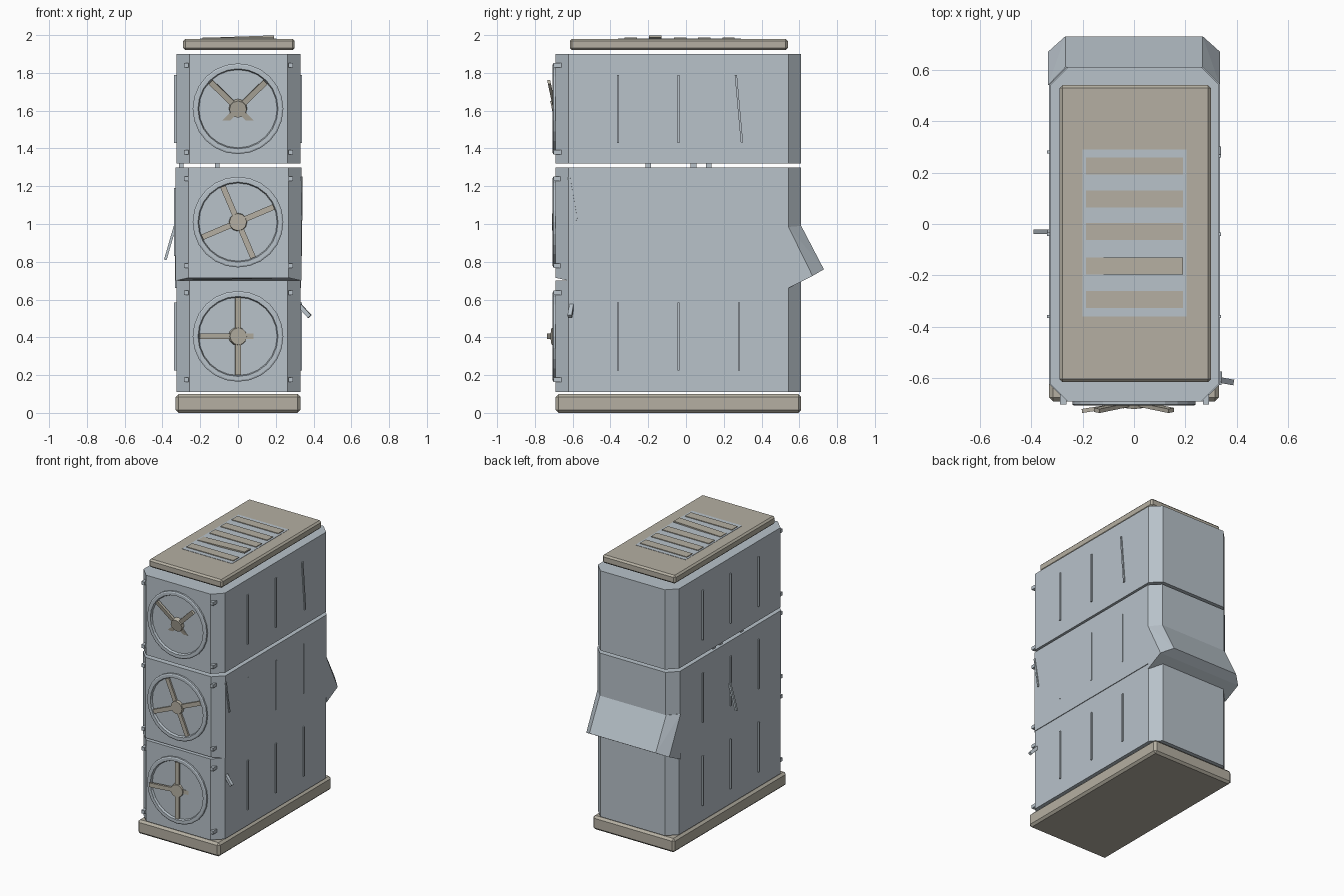
import bpy, bmesh, math
from mathutils import Matrix, Vector

if "Cube" in bpy.data.objects:
    bpy.data.objects.remove(bpy.data.objects["Cube"])


def material(name, rgb):
    m = bpy.data.materials.new(name)
    m.diffuse_color = (*rgb, 1)
    m.use_nodes = True
    m.node_tree.nodes["Principled BSDF"].inputs["Base Color"].default_value = m.diffuse_color
    return m


BLUE = material("blue grey paint", (0.48, 0.54, 0.59))
TAN = material("warm grey trim", (0.46, 0.43, 0.36))


def finish(name, bm, mat):
    bmesh.ops.recalc_face_normals(bm, faces=bm.faces)
    me = bpy.data.meshes.new(name)
    bm.to_mesh(me)
    bm.free()
    me.materials.append(mat)
    ob = bpy.data.objects.new(name, me)
    bpy.context.collection.objects.link(ob)
    return ob


def box(name, lo, hi, mat, bevel=0, rot=None):
    """Box between two corners, optionally turned about its centre."""
    lo, hi = Vector(lo), Vector(hi)
    bm = bmesh.new()
    bmesh.ops.create_cube(bm, size=1)
    bmesh.ops.scale(bm, vec=hi - lo, verts=bm.verts)
    if bevel:
        bmesh.ops.bevel(bm, geom=bm.edges[:], offset=bevel, segments=1, affect='EDGES')
    ob = finish(name, bm, mat)
    ob.location = (lo + hi) / 2
    if rot:
        ob.rotation_euler = rot
    return ob


def rod(name, a, b, w, d, mat):
    """Square bar from a to b."""
    a, b = Vector(a), Vector(b)
    ob = box(name, (-w / 2, -d / 2, -(b - a).length / 2), (w / 2, d / 2, (b - a).length / 2), mat)
    ob.location = (a + b) / 2
    ob.rotation_euler = (b - a).to_track_quat('Z', 'Y').to_euler()
    return ob


def cabinet(name, z0, z1, x0, x1, front_lift=0):
    """Module with chamfered vertical corners."""
    c, y0, y1 = 0.068, -0.69, 0.61
    pts = [(x0 + c, y0), (x1 - c, y0), (x1, y0 + c), (x1, y1 - c),
           (x1 - c, y1), (x0 + c, y1), (x0, y1 - c), (x0, y0 + c)]
    bm = bmesh.new()
    low = [bm.verts.new((x, y, z0 + (front_lift if y == y0 else 0))) for x, y in pts]
    top = [bm.verts.new((x, y, z1)) for x, y in pts]
    bm.faces.new(low)
    bm.faces.new(top)
    for i in range(8):
        j = (i + 1) % 8
        bm.faces.new((low[i], low[j], top[j], top[i]))
    return finish(name, bm, BLUE)


def ring(name, z):
    """Fan rim with a sloping inner lip."""
    bm = bmesh.new()
    n = 24
    prof = [(0.24, -0.685), (0.24, -0.702), (0.232, -0.706), (0.212, -0.706), (0.205, -0.685)]
    loops = [[bm.verts.new((r * math.cos(a), y, z + r * math.sin(a))) for r, y in prof]
             for a in (2 * math.pi * k / n for k in range(n))]
    for k in range(n):
        for i in range(5):
            j = (i + 1) % 5
            a, b = loops[k], loops[(k + 1) % n]
            bm.faces.new((a[i], a[j], b[j], b[i]))
    finish(name, bm, BLUE)


def fan(name, z, turn, tilt_x=0, tilt_z=0):
    """Hub and four arms, tilted as one piece."""
    bm = bmesh.new()
    to_front = Matrix.Rotation(math.pi / 2, 4, 'X')
    bmesh.ops.create_cone(bm, cap_ends=True, segments=12, radius1=0.05, radius2=0.045,
                          depth=0.03, matrix=to_front)
    for k in range(4):
        m = (Matrix.Rotation(turn + k * math.pi / 2, 4, 'Y')
             @ Matrix.Translation((0.12, 0, 0)) @ Matrix.Diagonal((0.17, 0.016, 0.03, 1)))
        bmesh.ops.create_cube(bm, size=1, matrix=m)
    ob = finish(name, bm, TAN)
    ob.location = (0, -0.695, z)
    ob.rotation_euler = (tilt_x, 0, tilt_z)


# Plinth and stacked modules
box("plinth", (-0.33, -0.69, 0), (0.33, 0.61, 0.10), TAN, 0.015)
cabinet("lower_module", 0.11, 0.70, -0.325, 0.33)
cabinet("middle_module", 0.70, 1.30, -0.33, 0.335, 0.015)
cabinet("upper_module", 1.32, 1.90, -0.325, 0.33)

# Exhaust hood bent out of the back
bm = bmesh.new()
for s in (-1, 1):
    for x, y, z in [(0.334, 0.54, 0.99), (0.267, 0.61, 0.99), (0.334, 0.67, 0.725),
                    (0.267, 0.73, 0.76), (0.334, 0.54, 0.66)]:
        bm.verts.new((s * x, y, z))
bmesh.ops.convex_hull(bm, input=bm.verts[:])
bmesh.ops.dissolve_limit(bm, angle_limit=0.02, verts=bm.verts[:], edges=bm.edges[:])
finish("exhaust_hood", bm, BLUE)

# Fans with rims, corner bolts and side ribs for each module
fans = [("lower", 0.405, 0, 0, math.radians(9)),
        ("middle", 1.01, math.radians(-23), 0, 0),
        ("upper", 1.61, math.radians(45), math.radians(12), 0)]
for label, z, turn, tx, tz in fans:
    ring(label + "_fan_rim", z)
    fan(label + "_fan", z, turn, tx, tz)
    for x in (-0.275, 0.28):
        for dz in (-0.23, 0.23):
            box(label + "_bolt", (x - 0.012, -0.702, z + dz - 0.012),
                (x + 0.012, -0.65, z + dz + 0.012), BLUE)
    for s in (-1, 1):
        for y in (-0.36, -0.04, 0.28):
            lean = 0.09 if (s > 0 and y > 0 and label == "upper") else 0
            box(label + "_side_rib", (s * 0.332 - 0.006, y - 0.006, z - 0.18),
                (s * 0.332 + 0.006, y + 0.006, z + 0.18), BLUE, rot=(lean, 0, 0))

# Small spacers in the joint between middle and upper modules
for x in (-0.3, -0.11):
    for y in (-0.2, 0.04, 0.12):
        box("joint_spacer", (x - 0.012, y - 0.015, 1.295), (x + 0.012, y + 0.015, 1.325), BLUE)

# Loose strips hanging from the sides
rod("loose_left_strip", (-0.33, -0.03, 1.0), (-0.385, -0.03, 0.81), 0.016, 0.014, BLUE)
rod("loose_right_strip", (0.335, -0.62, 1.25), (0.337, -0.58, 1.02), 0.01, 0.012, BLUE)
rod("loose_right_handle", (0.325, -0.605, 0.57), (0.38, -0.615, 0.51), 0.022, 0.022, BLUE)

# Roof cap with vent panel and slats
box("roof_cap", (-0.29, -0.615, 1.92), (0.30, 0.54, 1.98), TAN, 0.012)
box("vent_panel", (-0.20, -0.36, 1.976), (0.205, 0.29, 1.982), BLUE)
for y in (0.225, 0.097, -0.03, -0.293):
    box("vent_slat", (-0.187, y - 0.033, 1.975), (0.19, y + 0.033, 1.987), TAN)
box("raised_vent_slat", (-0.187, -0.196, 1.982), (0.19, -0.13, 1.992), TAN,
    rot=(0, math.radians(-2), 0))
